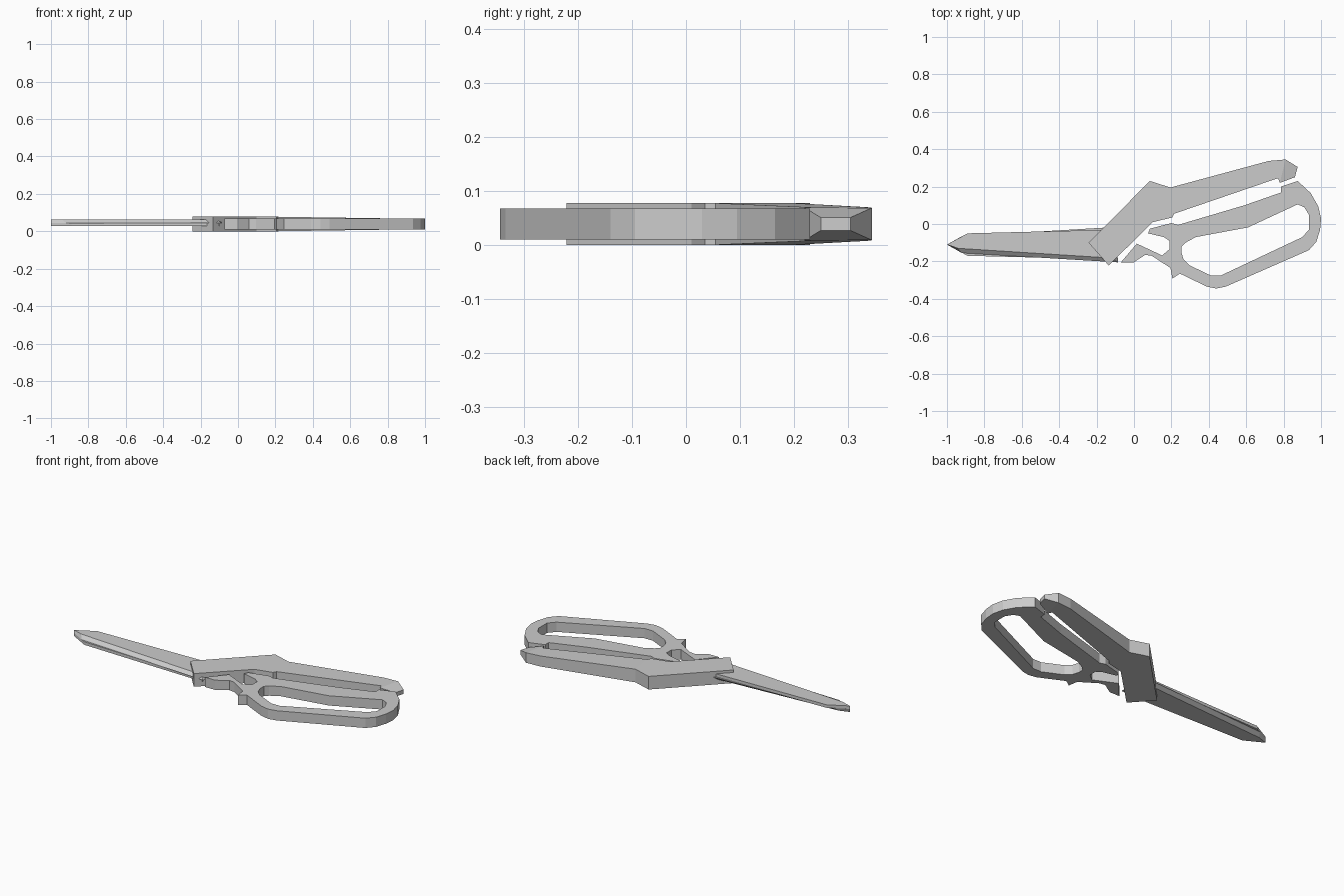
import bpy, bmesh

if "Cube" in bpy.data.objects:
    bpy.data.objects.remove(bpy.data.objects["Cube"])

MID = 0.039  # height of the plane where the blades meet


def finish(bm, name):
    bmesh.ops.recalc_face_normals(bm, faces=bm.faces)
    me = bpy.data.meshes.new(name)
    bm.to_mesh(me)
    bm.free()
    ob = bpy.data.objects.new(name, me)
    bpy.context.collection.objects.link(ob)
    return ob


def prism(name, lower, upper, caps):
    """Closed solid between two matching outlines; caps lists index groups."""
    bm = bmesh.new()
    a = [bm.verts.new(p) for p in lower]
    b = [bm.verts.new(p) for p in upper]
    n = len(a)
    for i in range(n):
        j = (i + 1) % n
        bm.faces.new((a[i], a[j], b[j], b[i]))
    for cap in caps:
        bm.faces.new([a[i] for i in reversed(cap)])
        bm.faces.new([b[i] for i in cap])
    return finish(bm, name)


# Long handle: thick head, tapering grip, chamfered end
handle = [(-.243, -.10), (-.135, -.222), (.10, .01), (.205, .035), (.215, .055),
          (.77, .245), (.78, .22), (.86, .25), (.875, .305), (.81, .345),
          (.72, .337), (.195, .195), (.085, .23)]


def half(i):
    if i in (7, 8):
        return .012
    t = min(max((handle[i][0] - .2) / .6, 0), 1)
    return MID - t * .009


prism("straight_handle",
      [(x, y, MID - half(i)) for i, (x, y) in enumerate(handle)],
      [(x, y, MID + half(i)) for i, (x, y) in enumerate(handle)],
      [[0, 1, 2, 3, 4, 11, 12], [4, 5, 6, 9, 10, 11], [6, 7, 8, 9]])

# Loop handle: outline with a finger hole, extruded
outer = [(.075, -.05), (.085, -.025), (.2, .005), (.235, -.005), (.59, .10),
         (.785, .168), (.785, .2), (.875, .23), (.945, .165), (.985, .095),
         (1, .03), (.995, -.03), (.975, -.095), (.935, -.14), (.49, -.335),
         (.44, -.345), (.39, -.335), (.245, -.265), (.205, -.292), (.195, -.235),
         (.095, -.17), (.06, -.165), (-.005, -.207), (-.072, -.207),
         (.015, -.105), (.15, -.168), (.19, -.135), (.19, -.09), (.16, -.07)]
inner = [(.253, -.15), (.255, -.12), (.275, -.10), (.33, -.07), (.61, -.018),
         (.875, .105), (.91, .09), (.935, .05), (.935, -.03), (.9, -.07),
         (.465, -.275), (.41, -.275), (.295, -.22), (.265, -.19)]
bm = bmesh.new()
edges = []
for ring in (outer, inner):
    vs = [bm.verts.new((x, y, .01)) for x, y in ring]
    edges += [bm.edges.new((vs[i - 1], vs[i])) for i in range(len(vs))]
bmesh.ops.triangle_fill(bm, use_beauty=True, use_dissolve=False, edges=edges, normal=(0, 0, 1))
ext = bmesh.ops.extrude_face_region(bm, geom=bm.faces[:], use_keep_orig=True)
top = [g for g in ext["geom"] if isinstance(g, bmesh.types.BMVert)]
bmesh.ops.translate(bm, verts=top, vec=(0, 0, .058))
finish(bm, "loop_handle")

# Two blades: flat inside, bevelled cutting edge, one turned over on the other
flat = [(-1, -.11), (-.92, -.155), (-.085, -.205), (-.1, -.03), (-.89, -.05)]
face = [(-1, -.11), (-.94, -.13), (-.12, -.182), (-.1, -.03), (-.89, -.05)]
for name, s in (("upper_blade", 1), ("lower_blade", -1)):
    turn = lambda pts, z: [(x, -.11 + s * (y + .11), MID + .006 + s * z) for x, y in pts]
    prism(name, turn(flat, 0), turn(face, .018), [[0, 1, 2, 3, 4]])
